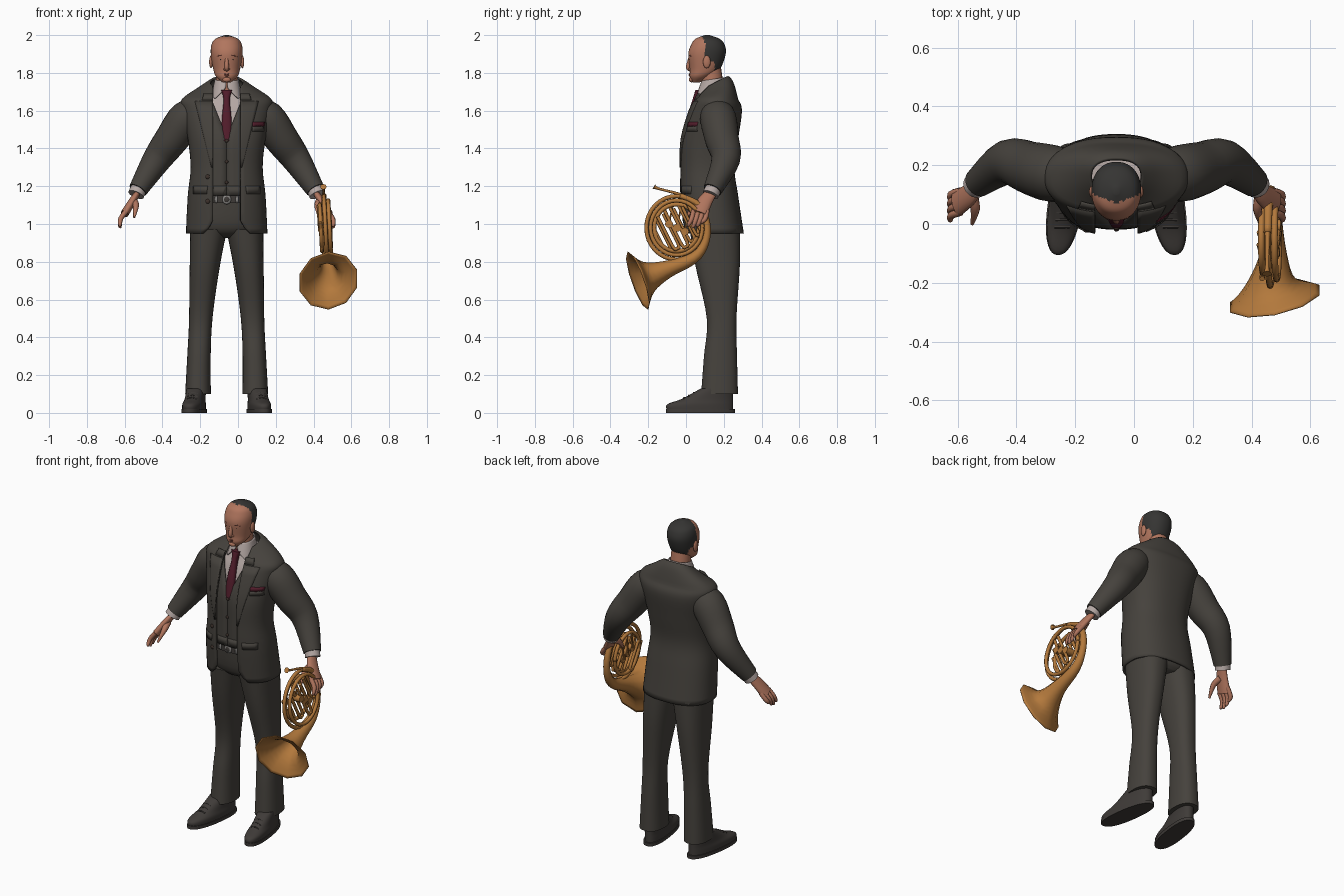
import bpy, bmesh
from math import sin, cos, pi, asin, sqrt, radians, copysign
from mathutils import Vector

if "Cube" in bpy.data.objects:
    bpy.data.objects.remove(bpy.data.objects["Cube"])

CENTRE = -.06  # the figure's own centre line
BOXY = .85     # squareness of the body sections
SIDES = (("left", 1), ("right", -1))
ACROSS, DEPTH, UP = Vector((1, 0, 0)), Vector((0, 1, 0)), Vector((0, 0, 1))


def material(name, red, green, blue):
    mat = bpy.data.materials.new(name)
    mat.use_nodes = True
    mat.diffuse_color = (red, green, blue, 1)
    mat.node_tree.nodes["Principled BSDF"].inputs["Base Color"].default_value = mat.diffuse_color
    return mat


SUIT = material("suit grey", .06, .054, .046)
SHOE = material("shoe leather", .05, .044, .04)
SHIRT = material("shirt cloth", .46, .39, .37)
WINE = material("wine silk", .085, .012, .024)
SKIN = material("skin", .44, .18, .112)
LIPS = material("lips and brows", .3, .1, .07)
HAIR = material("hair", .036, .035, .033)
BRASS = material("brass", .45, .19, .045)
STEEL = material("buckle steel", .25, .24, .23)
BUTTON = material("button brown", .045, .03, .024)


def finish(bm, name, materials, thickness=0, rule=None):
    bmesh.ops.recalc_face_normals(bm, faces=bm.faces)
    if rule:
        for face in bm.faces:
            face.material_index = rule(face.calc_center_median())
    mesh = bpy.data.meshes.new(name)
    bm.to_mesh(mesh)
    bm.free()
    obj = bpy.data.objects.new(name, mesh)
    bpy.context.collection.objects.link(obj)
    for mat in materials:
        mesh.materials.append(mat)
    if thickness:
        solid = obj.modifiers.new("thickness", 'SOLIDIFY')
        solid.thickness, solid.offset = thickness, 0
    bpy.ops.object.select_all(action='DESELECT')
    obj.select_set(True)
    bpy.context.view_layer.objects.active = obj
    bpy.ops.object.shade_smooth_by_angle(angle=radians(50))


def smooth(rows, steps):
    """Catmull-Rom resampling of rows of numbers."""
    result = []
    last = len(rows) - 1
    for i in range(last):
        four = rows[max(i - 1, 0)], rows[i], rows[i + 1], rows[min(i + 2, last)]
        for t in (k / steps for k in range(steps)):
            result.append([b + t / 2 * (c - a + t * (2 * a - 5 * b + 4 * c - d + t * (3 * (b - c) + d - a)))
                           for a, b, c, d in zip(*four)])
    return result + [list(rows[-1])]


def bridge(bm, rings, closed, cap):
    loops = [[bm.verts.new(point) for point in ring] for ring in rings]
    count = len(loops[0])
    for low, high in zip(loops, loops[1:]):
        for i in range(count if closed else count - 1):
            j = (i + 1) % count
            bm.faces.new((low[i], low[j], high[j], high[i]))
    if cap:
        bm.faces.new(loops[0])
        bm.faces.new(loops[-1])


def bend(value, power):
    return copysign(abs(value) ** power, value)


def stack(name, materials, rows, sign=1, power=BOXY, segments=40, steps=5, thickness=0,
          gap=None, shift=None, lift=None, rule=None):
    """Level rings given as (z, half width, front y, back y), with an optional front gap."""
    rows = smooth(rows, steps)
    rings = []
    for z, half, front, back in rows:
        start = asin(min(1, gap(z) / half) ** (1 / power)) if gap else 0
        ring = []
        for i in range(segments + 1 if gap else segments):
            angle = start + 2 * (pi - start) * i / segments
            y = (front + back) / 2 - (back - front) / 2 * bend(cos(angle), power)
            x = half * bend(sin(angle), power) + (shift(y, z) if shift else 0)
            ring.append((CENTRE + sign * x, y, z + (lift(y, z) if lift else 0)))
        rings.append(ring)
    bm = bmesh.new()
    bridge(bm, rings, not gap, not gap)
    finish(bm, name, materials, thickness, rule)
    return rows


def inset(rows, amount):
    return [(z, half - amount, front + amount, back - amount) for z, half, front, back in rows]


def tube(name, mat, points, reference=ACROSS, sides=10, flat=1, steps=4, phase=0, cap=True, thickness=0):
    """Sweep a round or flattened section along (x, y, z, radius) points."""
    path = smooth(points, steps)
    rings = []
    for i, (*centre, radius) in enumerate(path):
        before, after = path[max(i - 1, 0)], path[min(i + 1, len(path) - 1)]
        along = (Vector(after[:3]) - Vector(before[:3])).normalized()
        u = (reference - along * reference.dot(along)).normalized()
        v = along.cross(u) * flat
        angles = [phase + 2 * pi * k / sides for k in range(sides)]
        rings.append([Vector(centre) + radius * (cos(a) * u + sin(a) * v) for a in angles])
    bm = bmesh.new()
    bridge(bm, rings, True, cap)
    finish(bm, name, [mat], thickness)


def ball(name, mat, place, size):
    bm = bmesh.new()
    bmesh.ops.create_uvsphere(bm, u_segments=14, v_segments=10, radius=1)
    bmesh.ops.scale(bm, vec=size, verts=bm.verts)
    bmesh.ops.translate(bm, vec=place, verts=bm.verts)
    finish(bm, name, [mat])


def front_y(rows, x, z):
    low, high = next(((a, b) for a, b in zip(rows, rows[1:]) if a[0] <= z <= b[0]), rows[-2:])
    t = (z - low[0]) / (high[0] - low[0])
    half, front, back = (a + (b - a) * t for a, b in zip(low[1:], high[1:]))
    reach = min(.99, abs(x) / half) ** (1 / BOXY)
    return (front + back) / 2 - (back - front) / 2 * sqrt(1 - reach * reach) ** BOXY


def patch(name, mat, rows, edges, sign, lift=.006):
    """Cloth plate lying on the front of a body; edges are (z, inner, outer)."""
    rings = []
    for z, inner, outer in edges:
        across = [inner + (outer - inner) * k / 6 for k in range(7)]
        rings.append([(CENTRE + sign * x, front_y(rows, x, z) - lift, z) for x in across])
    bm = bmesh.new()
    bridge(bm, rings, False, False)
    finish(bm, name, [mat], .008)


# --- jacket, with waistcoat and shirt as ever smaller copies inside it
def jacket_gap(z):
    return .073 + max(0, 1 - z)


def neck_slope(y, z):
    return max(0, z - 1.66) * 6 * (y - .165)


jacket_rings = [(.95, .21, -.01, .3), (1.15, .2, -.03, .27), (1.3, .185, -.03, .25), (1.45, .2, -.025, .27),
                (1.6, .23, .02, .29), (1.66, .23, .05, .27), (1.72, .135, .08, .245), (1.75, .085, .1, .22)]
jacket = stack("jacket", [SUIT], jacket_rings, segments=48, thickness=.012, gap=jacket_gap, lift=neck_slope)
waistcoat = stack("waistcoat", [SUIT], inset(jacket_rings[1:6], .015), thickness=.006,
                  gap=lambda z: max(0, z - 1.46) * .4)
stack("shirt", [SHIRT], inset(jacket_rings[3:7], .025))
stack("shirt_collar", [SHIRT], [(1.68, .078, .05, .205), (1.72, .07, .065, .205), (1.77, .06, .085, .2)],
      thickness=.006, gap=lambda z: max(.004, 1.74 - z), lift=lambda y, z: (y - .165) / 6)
stack("tie", [WINE], [(1.44, .03, -.015, .02), (1.56, .025, .005, .04), (1.66, .017, .035, .08),
                      (1.71, .03, .05, .09)], segments=16)

for side, sign in SIDES:
    heights = [1.3 + .05 * k for k in range(8)]
    patch(side + "_lapel", SUIT, jacket, [(z, .072, .08 + .25 * (z - 1.3)) for z in heights], sign)
    patch(side + "_jacket_collar", SUIT, jacket, [(1.655, .072, .13), (1.69, .072, .12)], sign)
    patch(side + "_pocket_flap", SUIT, jacket, [(1.16, .105, .175), (1.2, .1, .175)], sign)
    patch(side + "_waistcoat_point", SUIT, waistcoat, [(1.15, .02, .07), (1.2, 0, .07)], sign, 0)
patch("breast_pocket", SUIT, jacket, [(1.49, .135, .195), (1.52, .135, .195)], 1)
patch("pocket_square", WINE, jacket, [(1.515, .135, .195), (1.54, .135, .2)], 1)
for z in (1.22, 1.33, 1.44):
    ball("waistcoat_button", BUTTON, (CENTRE, front_y(waistcoat, 0, z) - .004, z), (.009, .006, .009))
for z in (1.12, 1.25):
    ball("jacket_button", BUTTON, (CENTRE - .1, front_y(jacket, .1, z) - .007, z), (.012, .006, .012))

# --- trousers, belt and shoes
stack("trouser_top", [SUIT], [(.925, .08, .09, .25), (.98, .18, .02, .28), (1.17, .17, 0, .25)])
stack("belt", [SHOE], [(1.11, .18, -.01, .26), (1.15, .18, -.01, .26)], steps=1)
ball("buckle", STEEL, (CENTRE, -.008, 1.13), (.024, .01, .026))
ball("buckle_centre", SHOE, (CENTRE, -.014, 1.13), (.015, .006, .016))
for side, sign in SIDES:
    ball(side + "_belt_loop", STEEL, (CENTRE + sign * .055, -.007, 1.13), (.008, .008, .02))
    stack(side + "_trouser_leg", [SUIT], [(.1, .068, .08, .275), (.3, .062, .095, .27), (.5, .062, .11, .267),
                                          (.78, .08, .05, .285), (.97, .098, .02, .285)],
          sign, shift=lambda y, z: .152 - .06 * z * z)

    def toe_out(y, z):
        return .155 + .14 * (.2 - y)

    stack(side + "_shoe", [SHOE], [(.01, .055, -.1, .25), (.045, .055, -.1, .25), (.075, .05, -.02, .25),
                                   (.13, .05, .08, .25)], sign, shift=toe_out)
    stack(side + "_shoe_sole", [SHOE], [(0, .06, -.105, .26), (.02, .06, -.105, .26)],
          sign, steps=1, shift=toe_out)
    for y in (.04, .015, -.01):
        middle = CENTRE + sign * toe_out(y, 0)
        tube(side + "_lace", SHOE, [(middle + d, y, .085 + y / 2 - abs(d) / 3, .005) for d in (-.025, 0, .025)],
             DEPTH, 6)

# --- arms and hands
for side, sign in SIDES:
    def limb(part, mat, points, **options):
        placed = [(CENTRE + sign * x, y, z, radius) for x, y, z, radius in points]
        tube(side + part, mat, placed, DEPTH, **options)

    limb("_sleeve", SUIT, [(.13, .16, 1.6, .07), (.21, .17, 1.56, .096), (.29, .19, 1.45, .09),
                           (.37, .21, 1.34, .076), (.47, .14, 1.18, .05)], sides=24)
    limb("_cuff", SHIRT, [(.46, .15, 1.2, .043), (.48, .13, 1.155, .044)], sides=18)
    limb("_palm", SKIN, [(.475, .13, 1.16, .032), (.5, .1, 1.12, .04), (.54, .07, 1.055, .045)],
         sides=14, flat=.5)
    for k, drop in enumerate((.008, 0, .006, .022)):
        y = .03 + .024 * k
        limb("_finger", SKIN, [(.53, y + .01, 1.07, .013), (.56, y, 1.03, .013),
                               (.565, y - .015, .99 + drop, .01), (.56, y - .02, .98 + drop, .004)], sides=8)
    limb("_thumb", SKIN, [(.49, .1, 1.12, .02), (.48, .05, 1.095, .016), (.49, 0, 1.035, .006)], sides=8)


# --- head, with the hair as a region of the skull
def hairline(point):
    aside = abs(point.x - CENTRE)
    if point.z > 1.93:
        return int(point.y > .07 + aside * .4)
    if point.z > 1.86:
        return int(point.y > .098)
    return int(point.y > .15 and point.z > 1.8)


tube("neck", SKIN, [(CENTRE, .145, 1.69, .06), (CENTRE, .13, 1.82, .056)], sides=20)
stack("head", [SKIN, HAIR], [(1.748, .02, .035, .07), (1.78, .056, .02, .13), (1.82, .071, .02, .18),
                             (1.9, .084, .012, .21), (1.95, .08, .028, .204), (1.98, .06, .05, .178),
                             (2, .01, .1, .125)], power=.93, segments=56, steps=8, rule=hairline)
tube("nose", SKIN, [(CENTRE, .024, 1.89, .008), (CENTRE, .011, 1.83, .012), (CENTRE, .024, 1.813, .007)])
for z in (1.786, 1.793):
    tube("lip", LIPS, [(CENTRE + d, .019 + abs(d) / 2, z, .005 - abs(d) / 6) for d in (-.02, 0, .02)], UP, 8)
ball("chin", SKIN, (CENTRE, .028, 1.764), (.022, .013, .014))
for side, sign in SIDES:
    eye = CENTRE + sign * .032
    ball(side + "_eye", SHIRT, (eye, .03, 1.872), (.011, .009, .004))
    ball(side + "_iris", HAIR, (eye, .022, 1.872), (.004, .003, .004))
    tube(side + "_brow", LIPS, [(eye - sign * .018, .02, 1.886, .003), (eye, .02, 1.892, .004),
                                (eye + sign * .024, .036, 1.887, .002)], UP, 8)
    ball(side + "_nostril", SKIN, (CENTRE + sign * .01, .02, 1.82), (.007, .008, .007))
    ball(side + "_ear", SKIN, (CENTRE + sign * .083, .11, 1.858), (.01, .02, .034))


# --- brass horn hanging from the left hand
def horn(y, z, radius, aside=0):
    return .463 + (.98 - z) / 20 + aside, y, z, radius


def around(angle, radius, thickness, aside):
    return horn(-.05 + radius * cos(angle), .98 + radius * 1.05 * sin(angle), thickness, aside)


for radius, aside in ((.16, 0), (.138, .022), (.118, -.024)):
    tube("horn_coil", BRASS, [around(k * pi / 8, radius, .011, aside) for k in range(17)],
         sides=8, steps=2, cap=False)
for k in range(5):
    centre, aside, reach = .046 * (k - 2), .026 * (k % 3 - 1), .11 - .012 * abs(k - 2)
    bow = [(-reach, -.016), (reach * .8, -.016), (reach, 0), (reach * .8, .016), (-reach, .016)]
    tube("horn_slide", BRASS, [horn(-.05 + .9 * (centre + d) + .45 * along, .98 + .45 * (centre + d) - .9 * along,
                                    .009, aside) for along, d in bow], sides=8)
for k in range(3):
    y, z = -.09 + .042 * k, 1 - .02 * k
    tube("horn_valve", BRASS, [horn(y, z, .021, -.035), horn(y, z, .021, .035)], UP, 12, steps=1)
    tube("horn_lever", BRASS, [horn(y, z, .005, -.035), horn(y + .02, z + .1, .006, -.035)], sides=6)
tube("mouthpipe", BRASS, [horn(-.17, 1.197, .017), horn(-.145, 1.187, .007), horn(.03, 1.125, .009),
                          horn(.1, .96, .01)], sides=8)
bell = [(-.03, 1.15, .012), (.07, 1.1, .014), (.11, 1, .017), (.1, .9, .02), (.04, .82, .028),
        (-.1, .76, .045), (-.2, .72, .084, -.006), (-.255, .7, .162, .002)]
tube("horn_bell", BRASS, [horn(*point) for point in bell], phase=pi / 10, cap=False, thickness=.004)
